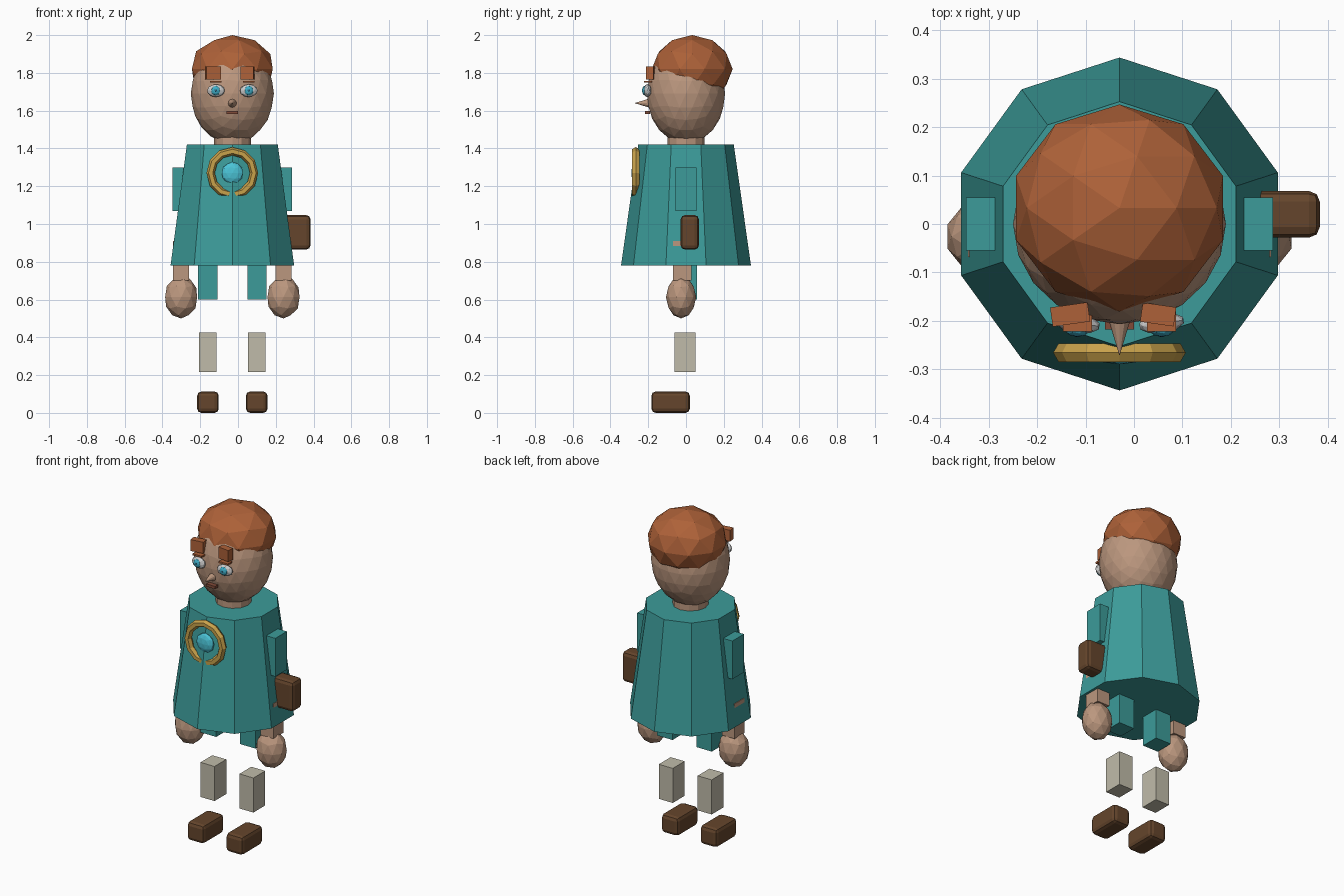
import bpy
from math import radians, pi

if "Cube" in bpy.data.objects:
    bpy.data.objects.remove(bpy.data.objects["Cube"])

CX = -0.03  # body centre line
mats = {}
COLORS = dict(teal=(0.045, 0.33, 0.32), skin=(0.50, 0.31, 0.21), hair=(0.42, 0.12, 0.04),
              leather=(0.13, 0.06, 0.025), gold=(0.58, 0.36, 0.07), gem=(0.07, 0.55, 0.68),
              cloth=(0.53, 0.50, 0.40), white=(0.8, 0.8, 0.78), iris=(0.05, 0.42, 0.58),
              pupil=(0.02, 0.12, 0.2), lip=(0.22, 0.07, 0.04))


def finish(name, color):
    ob = bpy.context.object
    ob.name = name
    if color not in mats:
        mats[color] = bpy.data.materials.new(color)
        mats[color].diffuse_color = (*COLORS[color], 1)
    ob.data.materials.append(mats[color])
    return ob


def box(name, color, lo, hi, bevel=0, rot=0):
    mid = [(a + b) / 2 for a, b in zip(lo, hi)]
    bpy.ops.mesh.primitive_cube_add(size=1, location=mid, rotation=(0, 0, radians(rot)))
    ob = finish(name, color)
    ob.scale = [b - a for a, b in zip(lo, hi)]
    bpy.ops.object.transform_apply(location=False, rotation=False, scale=True)
    if bevel:
        m = ob.modifiers.new("bevel", 'BEVEL')
        m.width, m.segments = bevel, 2
    return ob


def ball(name, color, loc, scale, sub=2, rot=0):
    bpy.ops.mesh.primitive_ico_sphere_add(subdivisions=sub, radius=1, location=loc,
                                          rotation=(0, 0, radians(rot)))
    ob = finish(name, color)
    ob.scale = scale
    return ob


# robe: ten-sided taper with a corner facing front
bpy.ops.mesh.primitive_cone_add(vertices=10, radius1=0.344, radius2=0.253, depth=0.64,
                                location=(CX, 0, 1.10))
finish("robe", "teal")

# neck, head and hair
bpy.ops.mesh.primitive_cylinder_add(vertices=12, radius=0.098, depth=0.15, location=(CX, 0, 1.395))
finish("neck", "skin")
ball("head", "skin", (CX, 0, 1.69), (0.22, 0.207, 0.265), 3)
ball("hair", "hair", (CX, 0.033, 1.82), (0.225, 0.214, 0.18), 2)

# face
for side, s in (("left", -1), ("right", 1)):
    ex = CX + s * 0.087
    ball(side + "_eye", "white", (ex, -0.205, 1.706), (0.048, 0.021, 0.034), 2, s * 8)
    ball(side + "_iris", "iris", (ex, -0.219, 1.706), (0.025, 0.014, 0.025), 2)
    ball(side + "_pupil", "pupil", (ex, -0.229, 1.706), (0.010, 0.005, 0.010), 1)
    bx = CX + s * (0.102 if s < 0 else 0.080)
    w = 0.039 if s < 0 else 0.035
    box(side + "_eyebrow", "hair", (bx - w, -0.207, 1.765), (bx + w, -0.167, 1.833), 0, -8 * s)
    box(side + "_eyelid", "hair", (ex - 0.03, -0.222, 1.748), (ex + 0.03, -0.18, 1.758))
bpy.ops.mesh.primitive_cone_add(vertices=12, radius1=0.029, radius2=0, depth=0.095,
                                location=(CX, -0.225, 1.64), rotation=(pi / 2, 0, 0))
finish("nose", "skin")
box("mouth", "lip", (CX - 0.03, -0.218, 1.582), (CX + 0.03, -0.19, 1.598))

# chest medallion
bpy.ops.mesh.primitive_torus_add(major_segments=12, minor_segments=6, major_radius=0.115,
                                 minor_radius=0.022, location=(CX, -0.266, 1.27),
                                 rotation=(pi / 2, 0, 0))
finish("medallion_ring", "gold")
ball("medallion_gem", "gem", (CX, -0.268, 1.27), (0.058, 0.022, 0.058), 2)

# limbs, mirrored about the body centre line
for side, s in (("left", -1), ("right", 1)):
    def limb(name, color, x0, x1, y0, y1, z0, z1, bevel=0):
        a, b = sorted((CX + s * x0, CX + s * x1))
        box(side + "_" + name, color, (a, y0, z0), (b, y1, z1), bevel)
    limb("sleeve", "teal", 0.255, 0.317, -0.055, 0.055, 1.07, 1.30)
    limb("forearm", "skin", 0.229, 0.313, -0.068, 0.028, 0.70, 0.91)
    ball(side + "_hand", "skin", (CX + s * 0.271, -0.026, 0.613), (0.089, 0.08, 0.113))
    limb("thigh", "teal", 0.079, 0.182, -0.052, 0.058, 0.60, 0.84)
    limb("shin", "cloth", 0.083, 0.176, -0.062, 0.05, 0.217, 0.425)
    limb("shoe", "leather", 0.072, 0.186, -0.183, 0.02, 0.0, 0.113, 0.022)

# belt pouch
box("pouch", "leather", (0.20, -0.028, 0.865), (0.384, 0.068, 1.047), 0.022)

for m in bpy.data.materials:
    if m.users and not m.is_grease_pencil:
        m.use_nodes = True
        m.node_tree.nodes["Principled BSDF"].inputs["Base Color"].default_value = m.diffuse_color
